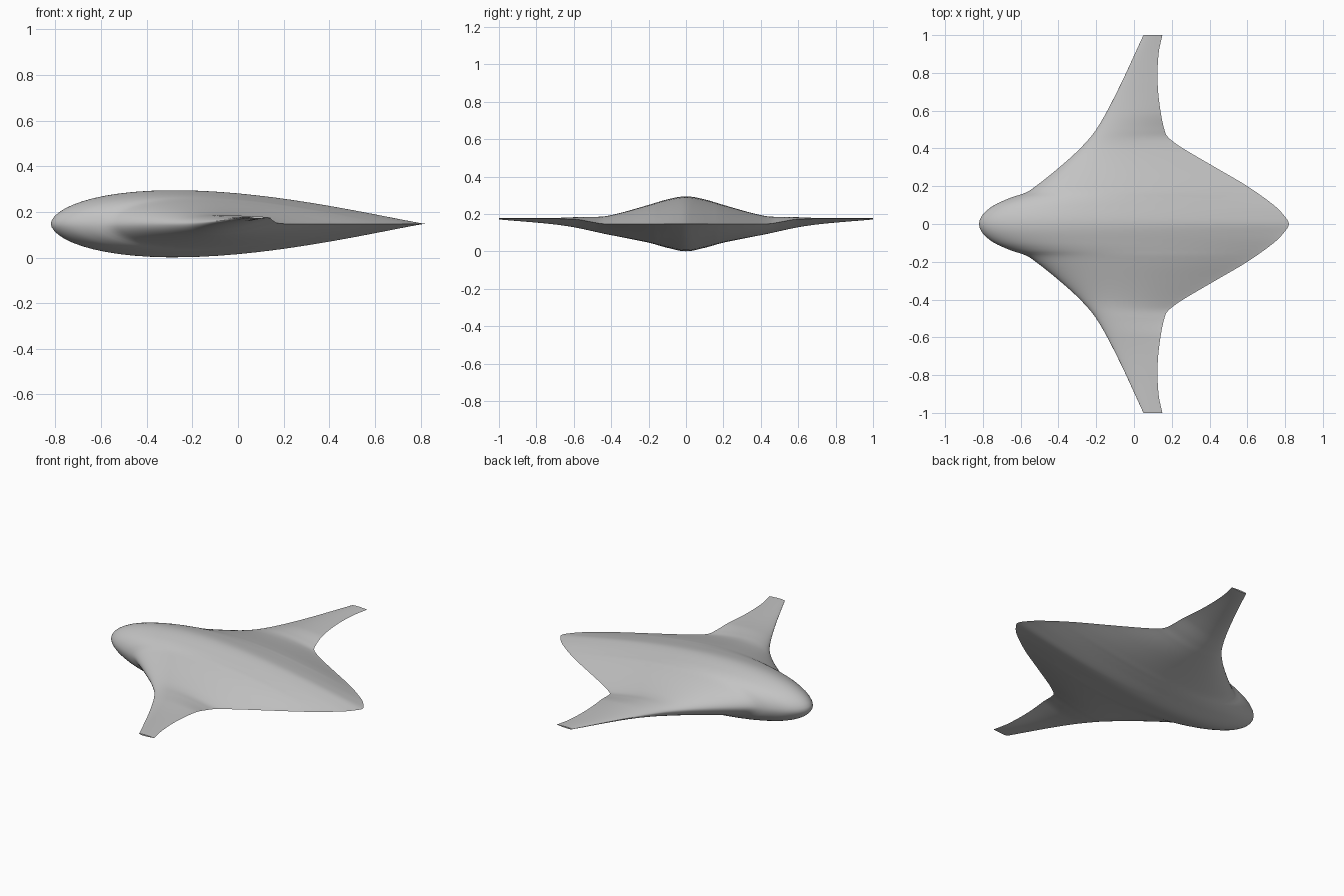
import bpy
import bmesh
import math

# Remove the default cube only
default_cube = bpy.data.objects.get("Cube")
if default_cube:
    bpy.data.objects.remove(default_cube, do_unlink=True)


def smooth_curve(points):
    """Return a cubic function through (distance, value) points, level at the centreline."""
    last = len(points) - 1

    def slope(i):
        if i == 0:
            return 0
        a, b = points[i - 1], points[min(i + 1, last)]
        return (b[1] - a[1]) / (b[0] - a[0])

    def evaluate(y):
        i = 0
        while i < last - 1 and y > points[i + 1][0]:
            i += 1
        (y0, v0), (y1, v1) = points[i], points[i + 1]
        gap = y1 - y0
        t = (y - y0) / gap
        rise = v1 - v0
        m0, m1 = slope(i) * gap, slope(i + 1) * gap
        bend = (1 - t) * m0 * t * (1 - t) - m1 * t * t * (1 - t)
        return v0 + rise * t * t * (3 - 2 * t) + bend

    return evaluate


# Planform: nose and wing leading edge, then the swept trailing edge
leading_x = smooth_curve([(0, -.82), (.05, -.8), (.1, -.74), (.14, -.65), (.165, -.575),
                          (.2, -.52), (.3, -.395), (.4, -.285), (.5, -.2), (.7, -.09), (1, .05)])
trailing_x = smooth_curve([(0, .82), (.05, .79), (.1, .74), (.2, .6), (.3, .43), (.4, .26),
                           (.45, .19), (.48, .167), (.6, .14), (.75, .125), (.9, .13), (1, .15)])

# Heights of both edges, and fullness above and below the chord line
leading_z = smooth_curve([(0, .148), (.45, .148), (.7, .16), (1, .175)])
trailing_z = smooth_curve([(0, .148), (.44, .148), (.5, .157), (.6, .173), (1, .176)])
upper_half = smooth_curve([(0, .147), (.1, .131), (.2, .102), (.4, .047), (.5, .033),
                           (.7, .013), (1, .004)])
lower_half = smooth_curve([(0, .147), (.1, .128), (.2, .1), (.4, .06), (.5, .043),
                           (.7, .02), (1, .004)])


def fullness(u):
    """Teardrop section: round at the front, thin at the back, with a peak of one."""
    front, back = .55, 1.12
    peak = front / (front + back)
    shape = lambda t: t ** front * max(0, 1 - t) ** back
    return shape(u) / shape(peak)


def section_point(y, u, side):
    span = abs(y)
    x = leading_x(span) * (1 - u) + trailing_x(span) * u
    z = leading_z(span) * (1 - u) + trailing_z(span) * u
    half = upper_half(span) if side > 0 else -lower_half(span)
    return x, y, z + half * fullness(u)


# Chord steps run over the top from back to front, then under to the back
STEPS = 32
SPANS = 100
chord = [(1 - math.cos(math.pi * i / STEPS)) / 2 for i in range(STEPS + 1)]
outline = [(u, 1) for u in reversed(chord)] + [(u, -1) for u in chord[1:-1]]

# Loft the blended body and both wings as one skin
bm = bmesh.new()
rings = []
for i in range(-SPANS, SPANS + 1):
    y = i / SPANS
    rings.append([bm.verts.new(section_point(y, u, side)) for u, side in outline])
for inner, outer in zip(rings, rings[1:]):
    for j in range(len(outline)):
        k = (j + 1) % len(outline)
        bm.faces.new((inner[j], inner[k], outer[k], outer[j]))

# Flat wing tips
bm.faces.new(rings[0])
bm.faces.new(rings[-1])
bmesh.ops.recalc_face_normals(bm, faces=bm.faces)

mesh = bpy.data.meshes.new("blended_wing_body")
bm.to_mesh(mesh)
bm.free()
body = bpy.data.objects.new("blended_wing_body", mesh)
bpy.context.collection.objects.link(body)

# Plain grey skin
grey = bpy.data.materials.new("plain_grey")
grey.use_nodes = True
colour = (.55, .55, .55, 1)
grey.diffuse_color = colour
for node in grey.node_tree.nodes:
    if node.type == "BSDF_PRINCIPLED":
        node.inputs["Base Color"].default_value = colour
mesh.materials.append(grey)

# Smooth skin with crisp trailing edges and tips
bpy.ops.object.select_all(action="DESELECT")
body.select_set(True)
bpy.context.view_layer.objects.active = body
bpy.ops.object.shade_smooth_by_angle(angle=math.radians(50))
